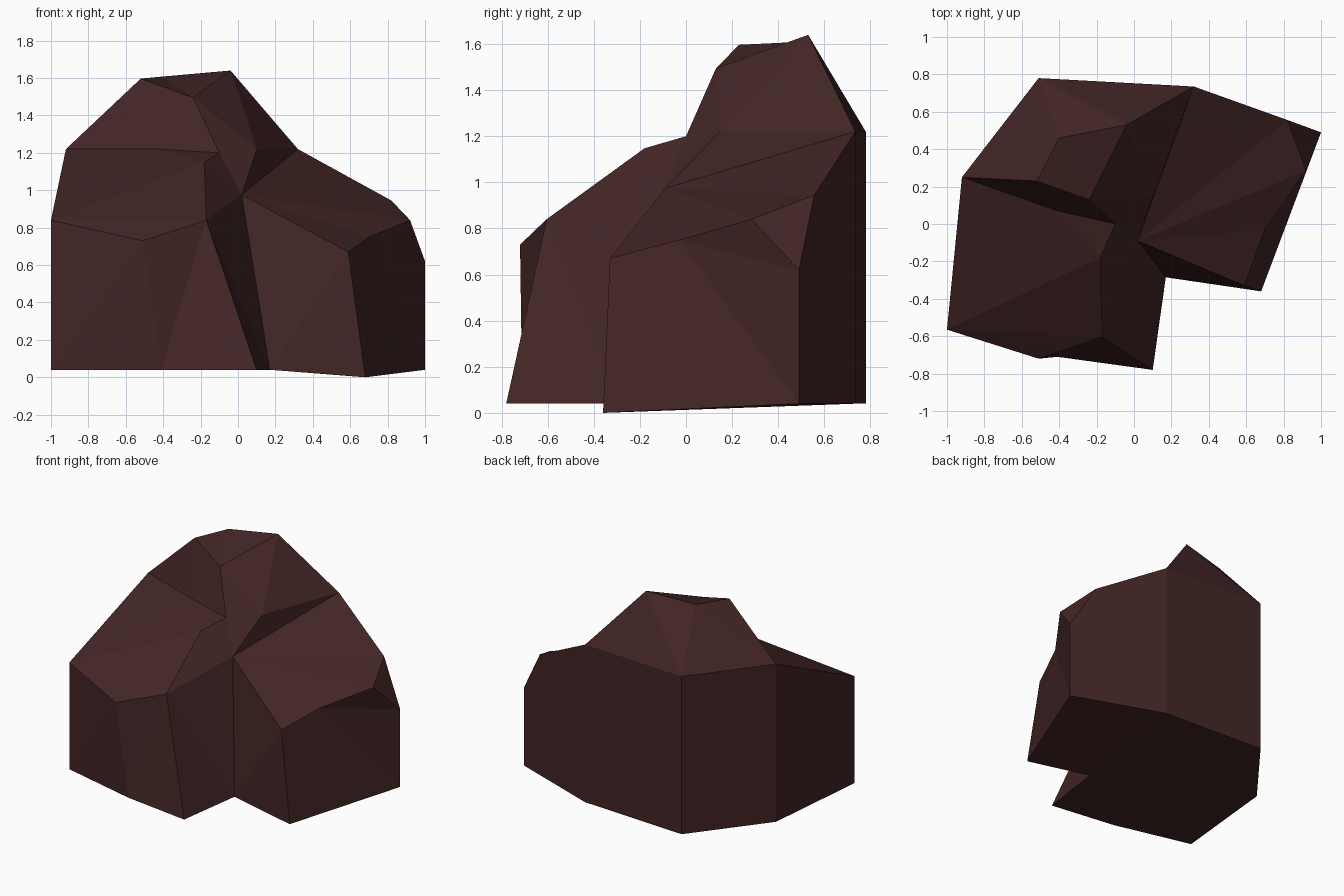
import bpy, bmesh

if "Cube" in bpy.data.objects:
    bpy.data.objects.remove(bpy.data.objects["Cube"])

# Footprint corners, clockwise-notched outline: key -> x, y, z
footprint = {
    'a': (-1.00, -0.565, 0.04), 'b': (-0.41, -0.71, 0.04), 'c': (0.10, -0.78, 0.04),
    'm': (0.17, -0.285, 0.04), 'o': (0.68, -0.36, 0.0), 'r': (1.00, 0.49, 0.04),
    't': (0.32, 0.735, 0.04), 'u': (-0.51, 0.78, 0.04), 'f': (-0.92, 0.25, 0.04),
}
# Shoulder corners sit above the footprint corner of the same letter
shoulder = {
    'A': (-1.00, -0.565, 0.84), 'B': (-0.51, -0.72, 0.73), 'C': (-0.17, -0.605, 0.84),
    'M': (0.02, -0.09, 0.975), 'O': (0.59, -0.33, 0.67), 'R': (1.00, 0.49, 0.62),
    'T': (0.32, 0.735, 1.22), 'U': (-0.51, 0.78, 1.22), 'F': (-0.92, 0.25, 1.22),
}
# Chiselled points on the upper surface
crown = {
    'D': (-0.18, -0.18, 1.148), 'E': (-0.10, 0.0, 1.20), 'G': (-0.41, 0.07, 1.22),
    'H': (-0.24, 0.13, 1.495), 'I': (-0.52, 0.23, 1.597), 'J': (-0.04, 0.53, 1.64),
    'K': (-0.40, 0.46, 1.608), 'L': (0.10, 0.147, 1.22), 'N': (0.82, 0.556, 0.945),
    'Q': (0.92, 0.285, 0.84), 'S': (0.70, -0.03, 0.75),
}

ring = "abcmortuf"
walls = []
for p, q in zip(ring, ring[1:] + ring[0]):
    if p + q == "or":        # right wall folds along a diagonal
        walls += ["oOSr", "SQRr"]
    elif p + q == "rt":      # back right wall follows the sloping ridge
        walls.append("rRNTt")
    else:
        walls.append(p + p.upper() + q.upper() + q)

left_slope = ["AFG", "AGD", "ADC", "ABC", "GED", "CDEM"]
peak = ["FIHG", "GHE", "EHL", "HJL", "LJT", "IKJH", "FUKI", "UJK", "UTJ"]
right_slope = ["ELM", "MLT", "MTN", "MNQ", "MQS", "MSO", "QNR"]

bm = bmesh.new()
verts = {k: bm.verts.new(p) for k, p in (footprint | shoulder | crown).items()}
for face in walls + left_slope + peak + right_slope + [ring]:
    bm.faces.new([verts[k] for k in face])
bmesh.ops.recalc_face_normals(bm, faces=bm.faces)
bmesh.ops.triangulate(bm, faces=[f for f in bm.faces if len(f.verts) > 3])

mesh = bpy.data.meshes.new("boulder")
bm.to_mesh(mesh)
bm.free()

stone = bpy.data.materials.new("dark_red_brown_stone")
stone.diffuse_color = (0.056, 0.0185, 0.0185, 1)
stone.use_nodes = True
stone.node_tree.nodes["Principled BSDF"].inputs["Base Color"].default_value = stone.diffuse_color
mesh.materials.append(stone)
bpy.context.collection.objects.link(bpy.data.objects.new("boulder", mesh))
